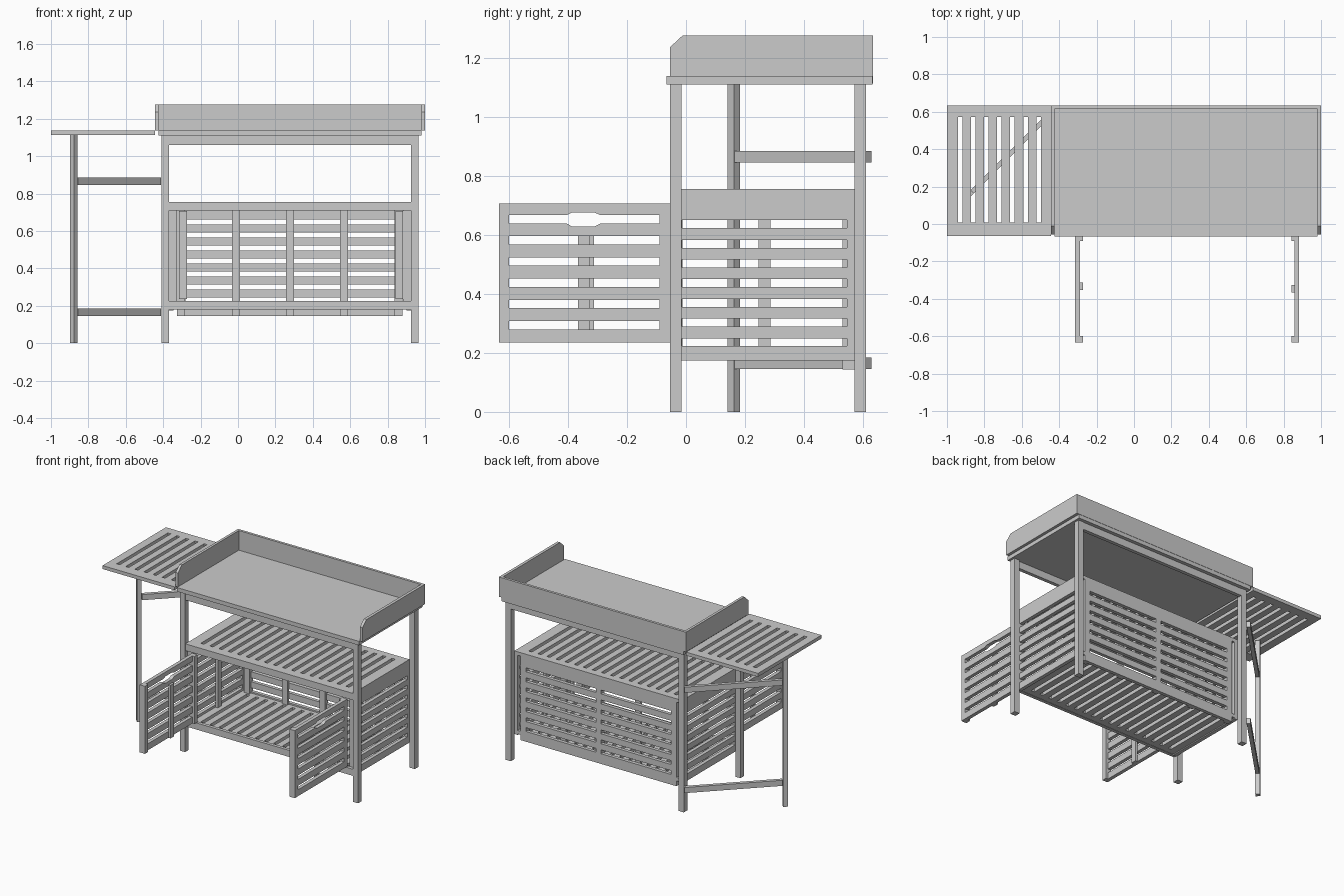
import bpy, bmesh, math
from mathutils import Matrix, Vector

if "Cube" in bpy.data.objects:
    bpy.data.objects.remove(bpy.data.objects["Cube"])

wood = bpy.data.materials.new("grey_wood")
wood.diffuse_color = (0.6, 0.6, 0.6, 1)
wood.use_nodes = True
wood.node_tree.nodes["Principled BSDF"].inputs["Base Color"].default_value = wood.diffuse_color


def finish(name, bm):
    bmesh.ops.remove_doubles(bm, verts=bm.verts, dist=1e-5)
    bmesh.ops.recalc_face_normals(bm, faces=bm.faces)
    me = bpy.data.meshes.new(name)
    bm.to_mesh(me)
    bm.free()
    for p in me.polygons:
        p.use_smooth = False
    me.materials.clear()
    me.materials.append(wood)
    ob = bpy.data.objects.new(name, me)
    bpy.context.collection.objects.link(ob)
    return ob


def box(name, x0, x1, y0, y1, z0, z1, turn=0):
    """Box from its limits, optionally turned about its own vertical axis."""
    bm = bmesh.new()
    c = Vector(((x0 + x1) / 2, (y0 + y1) / 2, (z0 + z1) / 2))
    m = (Matrix.Translation(c) @ Matrix.Rotation(turn, 4, 'Z')
         @ Matrix.Diagonal((x1 - x0, y1 - y0, z1 - z0, 1)))
    bmesh.ops.create_cube(bm, size=1, matrix=m)
    return finish(name, bm)


def rect(u0, u1, v0, v1):
    return [(u0, v0), (u1, v0), (u1, v1), (u0, v1)]


def plate(name, axis, w0, w1, outline, holes=()):
    """Flat board with cut holes; axis is its thickness direction."""
    cu = bpy.data.curves.new(name, 'CURVE')
    cu.dimensions = '2D'
    cu.fill_mode = 'BOTH'
    cu.extrude = (w1 - w0) / 2
    for pts in [outline, *holes]:
        s = cu.splines.new('POLY')
        s.points.add(len(pts) - 1)
        for p, (u, v) in zip(s.points, pts):
            p.co = (u, v, 0, 1)
        s.use_cyclic_u = True
    tmp = bpy.data.objects.new(name + "_curve", cu)
    bpy.context.collection.objects.link(tmp)
    bpy.context.view_layer.update()
    me = bpy.data.meshes.new_from_object(
        tmp.evaluated_get(bpy.context.evaluated_depsgraph_get()))
    bpy.data.objects.remove(tmp)
    bm = bmesh.new()
    bm.from_mesh(me)
    bpy.data.meshes.remove(me)
    mid = (w0 + w1) / 2
    for v in bm.verts:
        a, b, c = v.co.x, v.co.y, v.co.z + mid
        v.co = {'X': (c, a, b), 'Y': (a, c, b), 'Z': (a, b, c)}[axis]
    return finish(name, bm)


# legs
for xn, x in (("left", -0.41), ("right", 0.925)):
    for yn, y in (("front", -0.055), ("back", 0.57)):
        box(f"{yn}_{xn}_leg", x, x + 0.04, y, y + 0.04, 0, 1.11)

# aprons below the worktop
box("front_apron", -0.37, 0.925, -0.052, -0.027, 1.06, 1.11)
box("back_apron", -0.37, 0.925, 0.582, 0.607, 1.06, 1.11)

# worktop and its raised edge
box("worktop", -0.425, 0.98, -0.066, 0.632, 1.11, 1.138)
side = [(-0.055, 1.11), (0.634, 1.11), (0.634, 1.275), (-0.012, 1.275), (-0.055, 1.235)]
side = [(y, 1.137 if z == 1.11 else z) for y, z in side]
plate("left_worktop_side", 'X', -0.443, -0.425, side)
plate("right_worktop_side", 'X', 0.98, 1.0, side)
box("worktop_back", -0.425, 0.98, 0.616, 0.634, 1.137, 1.275)

# slatted side table
plate("side_table", 'Z', 1.113, 1.137, rect(-1, -0.444, -0.065, 0.634),
      [rect(-0.942 + i * 0.07, -0.918 + i * 0.07, 0.008, 0.572) for i in range(7)])

# swinging support for the side table, at 45 degrees
q = math.radians(45)
box("support_post", -0.893, -0.863, 0.147, 0.177, 0, 1.112, q)
for n, z in (("lower", 0.146), ("upper", 0.846)):
    cx, cy, h = -0.642, 0.396, 0.315
    box(f"{n}_support_bar", cx - h, cx + h, cy - 0.0125, cy + 0.0125, z, z + 0.039, q)

# slatted shelves
for n, z in (("lower", 0.182), ("middle", 0.731)):
    plate(f"{n}_shelf", 'Z', z, z + 0.024, rect(-0.37, 0.925, -0.03, 0.57),
          [rect(c - 0.0125, c + 0.0125, 0.01, 0.52)
           for c in [0.2775 + 0.07 * (i - 8) for i in range(17)]])

# cupboard front rails
box("upper_front_rail", -0.37, 0.925, -0.053, -0.03, 0.708, 0.755)
box("lower_front_rail", -0.37, 0.925, -0.053, -0.03, 0.18, 0.226)

# cupboard sides with inner battens
for n, s in (("left", -1), ("right", 1)):
    def span(a, b):
        # offsets inward from the outer face of this side
        e = 0.2775 + s * 0.6475
        return tuple(sorted((e - s * a, e - s * b)))
    plate(f"{n}_cupboard_side", 'X', *span(0, 0.025), rect(-0.03, 0.57, 0.175, 0.731),
          [rect(-0.014, 0.545, 0.223 + i * 0.0667, 0.25 + i * 0.0667) for i in range(7)])
    for m, y0, y1 in (("front", -0.03, -0.012), ("middle", 0.245, 0.286)):
        box(f"{n}_side_{m}_batten", *span(0.025, 0.044), y0, y1, 0.206, 0.731)

# cupboard back with inner battens
holes = []
for x0, x1 in ((-0.282, 0.258), (0.297, 0.837)):
    holes += [rect(x0, x1, 0.216 + i * 0.0695, 0.243 + i * 0.0695) for i in range(7)]
plate("cupboard_back", 'Y', 0.546, 0.57, rect(-0.325, 0.88, 0.145, 0.731), holes)
for i, x in enumerate((-0.325, -0.032, 0.257, 0.545, 0.838)):
    box(f"back_batten_{i + 1}", x, x + 0.042, 0.53, 0.546, 0.145, 0.731)

# open doors with a hand hole and three inner battens
hand = [(-0.60, 0.639), (-0.405, 0.639), (-0.385, 0.628), (-0.31, 0.628),
        (-0.29, 0.639), (-0.09, 0.639), (-0.09, 0.667), (-0.29, 0.667),
        (-0.31, 0.676), (-0.385, 0.676), (-0.405, 0.667), (-0.60, 0.667)]
slots = [rect(-0.6, -0.09, 0.28 + i * 0.072, 0.308 + i * 0.072) for i in range(5)]
for n, xa, xb, mid in (("left", -0.315, -0.29, -0.332), ("right", 0.857, 0.882, -0.346)):
    plate(f"{n}_door", 'X', xa, xb, rect(-0.634, -0.055, 0.235, 0.706), [hand] + slots)
    b0, b1 = (xb, xb + 0.016) if n == "left" else (xa - 0.016, xa)
    for m, y0, y1, top in (("outer", -0.634, -0.6, 0.706), ("inner", -0.09, -0.055, 0.706),
                           ("middle", mid - 0.02, mid + 0.02, 0.605)):
        box(f"{n}_door_{m}_batten", b0, b1, y0, y1, 0.235, top)
